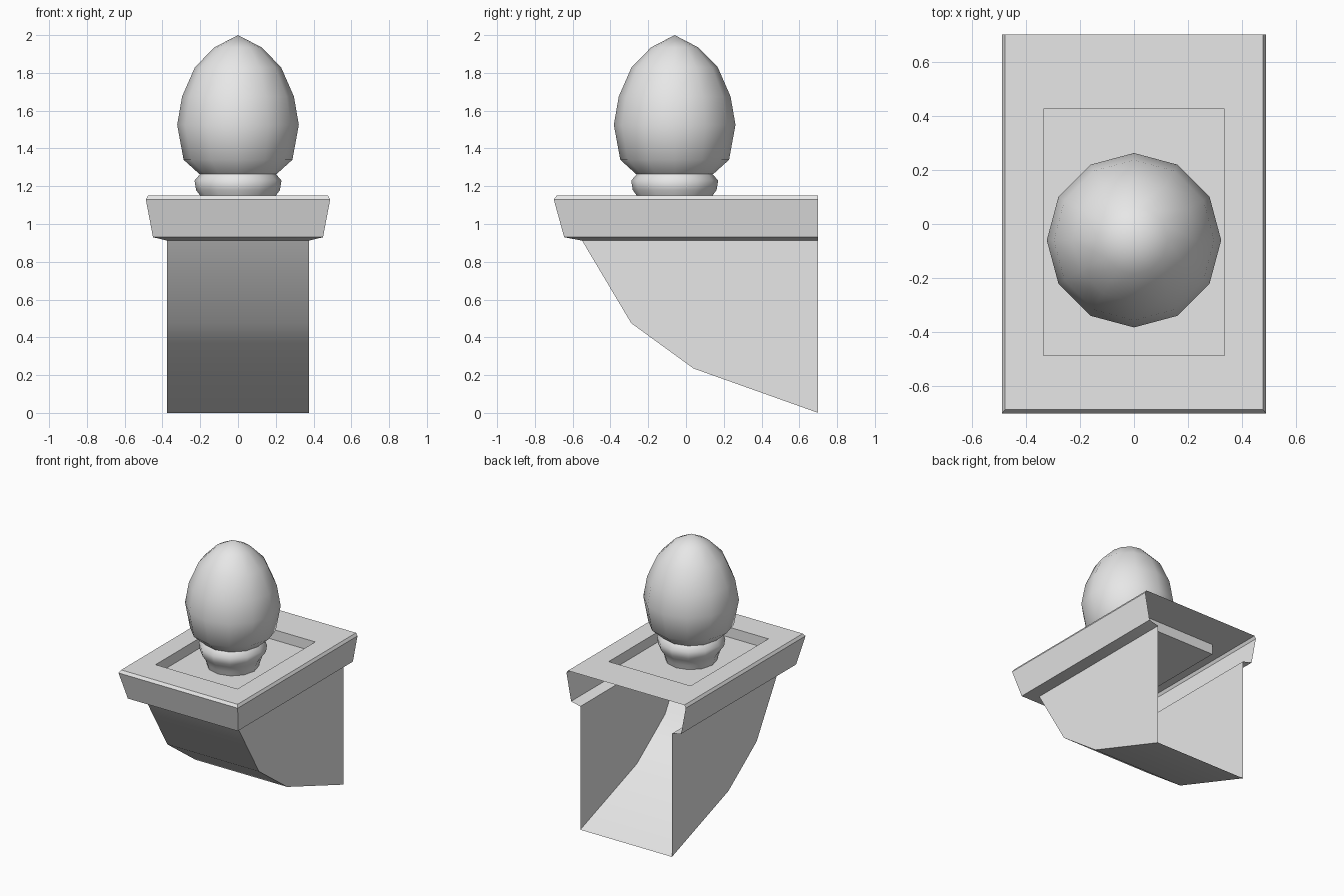
import bpy
import bmesh
import math

cube = bpy.data.objects.get("Cube")
if cube:
    bpy.data.objects.remove(cube, do_unlink=True)

stone = bpy.data.materials.new("grey stone")
stone.use_nodes = True
GREY = (0.8, 0.8, 0.8, 1.0)
stone.diffuse_color = GREY
stone.node_tree.nodes["Principled BSDF"].inputs["Base Color"].default_value = GREY


def finish(bm, name, angle):
    """Turn a bmesh into a smooth-shaded object with sharp edges above the angle."""
    mesh = bpy.data.meshes.new(name)
    bm.to_mesh(mesh)
    bm.free()
    obj = bpy.data.objects.new(name, mesh)
    bpy.context.collection.objects.link(obj)
    mesh.materials.append(stone)
    bpy.ops.object.select_all(action="DESELECT")
    obj.select_set(True)
    bpy.context.view_layer.objects.active = obj
    bpy.ops.object.shade_smooth_by_angle(angle=math.radians(angle))
    return obj


def bridge(bm, a, b, closed=True):
    """Join two equal loops of vertices with quads."""
    n = len(a)
    for i in range(n if closed else n - 1):
        j = (i + 1) % n
        bm.faces.new((a[i], a[j], b[j], b[i]))


def rect(bm, hx, front, back, z):
    """Counter-clockwise rectangle, starting at the back left of the front view."""
    return [bm.verts.new(c) for c in
            ((-hx, back, z), (-hx, front, z), (hx, front, z), (hx, back, z))]


def lathe(name, profile, centre_y, sides=12, tip=None):
    """Revolve a bottom-to-top (radius, z) profile, optionally closed by a tip."""
    bm = bmesh.new()
    rings = []
    for r, z in profile:
        rings.append([bm.verts.new((r * math.cos(math.tau * i / sides),
                                    centre_y + r * math.sin(math.tau * i / sides), z))
                      for i in range(sides)])
    for a, b in zip(rings, rings[1:]):
        bridge(bm, a, b)
    if tip is not None:
        top = bm.verts.new((0, centre_y, tip))
        for i in range(sides):
            bm.faces.new((rings[-1][i], rings[-1][(i + 1) % sides], top))
    return finish(bm, name, 80)


BACK = 0.70

# Bracket: two side walls and a faceted underside, open at the back and top
HALF = 0.375
curve = [(-0.55, 0.912), (-0.29, 0.475), (0.04, 0.235), (BACK, 0.0)]
bm = bmesh.new()
left = [bm.verts.new((-HALF, y, z)) for y, z in curve]
right = [bm.verts.new((HALF, y, z)) for y, z in curve]
bridge(bm, left, right, closed=False)
for side, x in ((left, -HALF), (right, HALF)):
    corner = bm.verts.new((x, BACK, 0.912))
    outline = side + [corner]
    bm.faces.new(outline if x > 0 else outline[::-1])
finish(bm, "bracket_body", 30)

# Ledge: flared moulding open at the back, with a sunken panel in its top
bm = bmesh.new()
levels = [(0.375, -0.55, 0.912), (0.45, -0.645, 0.93),
          (0.488, -0.70, 1.13), (0.476, -0.685, 1.15)]
loops = [rect(bm, hx, front, BACK, z) for hx, front, z in levels]
for a, b in zip(loops, loops[1:]):
    bridge(bm, a, b, closed=False)
rim = rect(bm, 0.335, -0.485, 0.425, 1.15)
floor = rect(bm, 0.335, -0.485, 0.425, 1.075)
bridge(bm, loops[-1], rim)
bridge(bm, rim, floor)
bm.faces.new(floor)
finish(bm, "ledge", 20)

# Finial: rounded collar with an egg standing on it
lathe("finial_collar", [(0.175, 1.075), (0.185, 1.11), (0.20, 1.15), (0.222, 1.18),
                        (0.23, 1.23), (0.20, 1.265)], -0.06)
lathe("finial_egg", [(0.205, 1.265), (0.288, 1.34), (0.322, 1.525), (0.296, 1.675),
                     (0.228, 1.83), (0.125, 1.935)], -0.06, tip=2.0)
